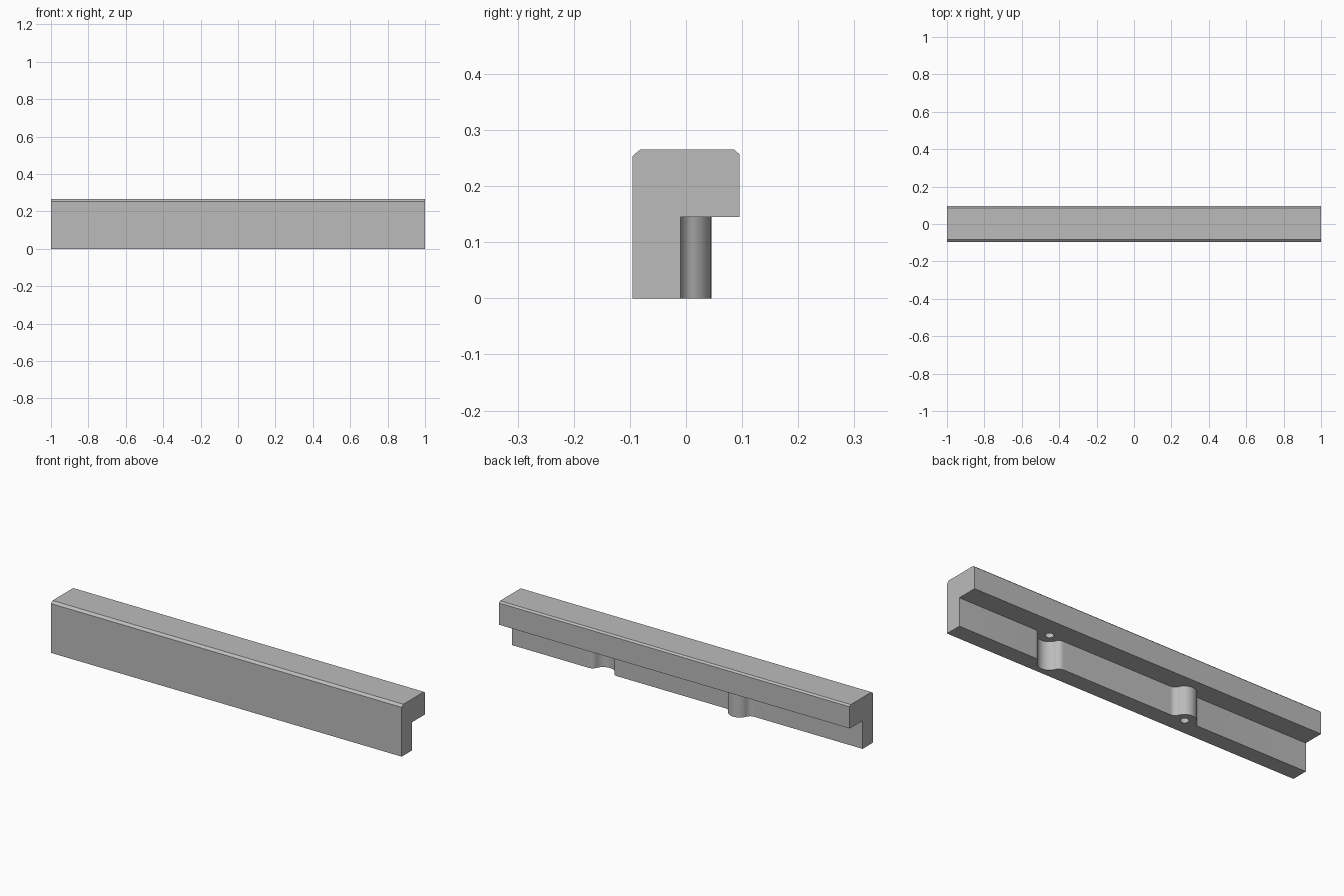
import bpy, bmesh
from math import atan2, cos, pi, sin, sqrt
from mathutils import Vector

cube = bpy.data.objects.get("Cube")
if cube:
    bpy.data.objects.remove(cube, do_unlink=True)

WALL_Y = -0.01      # back face of the thin lower wall
LIP_Z = 0.145       # underside of the overhanging lip
BOSS_X, SOCKET_X = -0.30, 0.48
RADIUS, FILLET = 0.055, 0.033

grey = bpy.data.materials.new("plain grey")
grey.use_nodes = True
grey.diffuse_color = (0.5, 0.5, 0.5, 1)
grey.node_tree.nodes["Principled BSDF"].inputs["Base Color"].default_value = (0.5, 0.5, 0.5, 1)


def prism(name, outline, travel):
    """Extrude a closed outline of 3D points along a vector."""
    bm = bmesh.new()
    face = bm.faces.new([bm.verts.new(p) for p in outline])
    grown = bmesh.ops.extrude_face_region(bm, geom=[face], use_keep_orig=True)
    verts = [g for g in grown["geom"] if isinstance(g, bmesh.types.BMVert)]
    bmesh.ops.translate(bm, verts=verts, vec=Vector(travel))
    bmesh.ops.recalc_face_normals(bm, faces=bm.faces)
    mesh = bpy.data.meshes.new(name)
    bm.to_mesh(mesh)
    bm.free()
    mesh.materials.append(grey)
    obj = bpy.data.objects.new(name, mesh)
    bpy.context.collection.objects.link(obj)
    return obj


def arc(cx, cy, r, start, end, steps):
    angles = [start + (end - start) * i / steps for i in range(steps + 1)]
    return [(cx + r * cos(a), cy + r * sin(a)) for a in angles]


def bump(name, x, side, z0, z1):
    """Half-round rib with flared sides, pointing to +y or -y."""
    flare = sqrt((RADIUS + FILLET) ** 2 - FILLET ** 2)
    tilt = atan2(FILLET, flare)
    right = arc(flare, FILLET, FILLET, 1.5 * pi, pi + tilt, 10)
    crown = arc(0, 0, RADIUS, tilt, pi - tilt, 28)[1:-1]
    left = [(-px, py) for px, py in reversed(right)]
    base = [(-flare, -0.03), (flare, -0.03)]
    outline = [(x + px, WALL_Y + side * py, z0) for px, py in right + crown + left + base]
    return prism(name, outline, (0, 0, z1 - z0))


def pin_hole(name, x, z0, z1):
    circle = arc(x, WALL_Y, 0.02, 0, 2 * pi, 32)[:-1]
    return prism(name, [(px, py, z0) for px, py in circle], (0, 0, z1 - z0))


def combine(target, tool, operation):
    mod = target.modifiers.new(tool.name, 'BOOLEAN')
    mod.object, mod.operation, mod.solver = tool, operation, 'EXACT'
    tool.hide_render = True
    bpy.context.view_layer.objects.active = target
    bpy.ops.object.modifier_apply(modifier=mod.name)
    bpy.data.objects.remove(tool, do_unlink=True)


# L-shaped bar with chamfered top edges
section = [(-0.095, 0), (WALL_Y, 0), (WALL_Y, LIP_Z), (0.095, LIP_Z),
           (0.095, 0.257), (0.086, 0.265), (-0.082, 0.265), (-0.095, 0.254)]
bar = prism("jaw_bar", [(-1, y, z) for y, z in section], (2, 0, 0))

# Rib and matching socket on the wall
combine(bar, bump("boss", BOSS_X, 1, 0, LIP_Z + 0.02), 'UNION')
combine(bar, bump("socket_cutter", SOCKET_X, -1, -0.05, LIP_Z), 'DIFFERENCE')

# Blind holes under the rib and in the socket roof
combine(bar, pin_hole("boss_hole_cutter", BOSS_X, -0.05, 0.06), 'DIFFERENCE')
combine(bar, pin_hole("socket_hole_cutter", SOCKET_X, 0.1, 0.205), 'DIFFERENCE')

# Smooth curves, crisp edges
bpy.ops.object.select_all(action='DESELECT')
bar.select_set(True)
bpy.context.view_layer.objects.active = bar
bpy.ops.object.shade_smooth_by_angle(angle=pi / 7)
